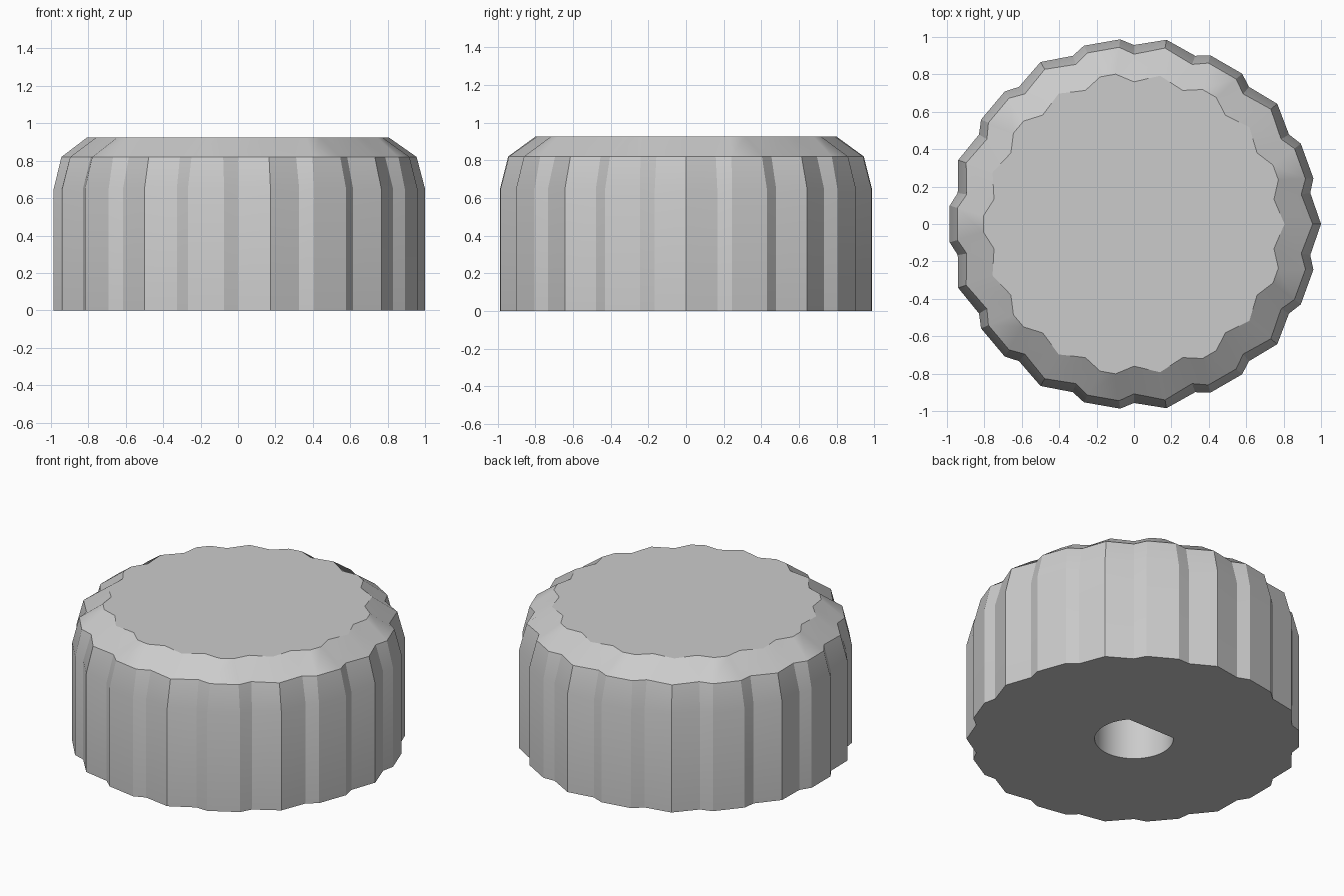
import bpy, bmesh
from math import cos, sin, radians, asin, pi

cube = bpy.data.objects.get("Cube")
if cube:
    bpy.data.objects.remove(cube)

# Plain grey plastic
grey = bpy.data.materials.new("grey plastic")
colour = (0.6, 0.6, 0.6, 1)
grey.diffuse_color = colour
grey.use_nodes = True
grey.node_tree.nodes["Principled BSDF"].inputs["Base Color"].default_value = colour

REPEATS = 9
STEP = 360 / REPEATS

# One grip repeat at each level: (angle in degrees, radius)
grip = [(0, 1.0), (10, 0.957), (14.3, 0.99), (25.7, 0.99), (30, 0.957)]
shoulder = [(0, 0.955), (10, 0.908), (14.8, 0.948), (25.2, 0.948), (30, 0.908)]
rim = [(0, 0.805), (10, 0.76), (17, 0.807), (23, 0.807), (30, 0.76)]
levels = [(0, grip), (0.65, grip), (0.82, shoulder), (0.925, rim)]

# D-shaped shaft hole
HOLE_RADIUS, HOLE_FLAT, HOLE_DEPTH, HOLE_SIDES = 0.235, 0.16, 0.6, 40

bm = bmesh.new()


def scalloped_ring(z, pattern):
    return [bm.verts.new((r * cos(radians(a + k * STEP)), r * sin(radians(a + k * STEP)), z))
            for k in range(REPEATS) for a, r in pattern]


def hole_ring(z):
    start = asin(HOLE_FLAT / HOLE_RADIUS)
    sweep = pi + 2 * start
    angles = [start - sweep * i / HOLE_SIDES for i in range(HOLE_SIDES + 1)]
    return [bm.verts.new((HOLE_RADIUS * cos(a), HOLE_RADIUS * sin(a), z)) for a in angles]


def wall(lower, upper):
    n = len(lower)
    for i in range(n):
        j = (i + 1) % n
        bm.faces.new((lower[i], lower[j], upper[j], upper[i]))


def loop_edges(ring):
    return [bm.edges.get((ring[i - 1], ring[i])) for i in range(len(ring))]


# Outer wall, bevelled shoulder and flat top
rings = [scalloped_ring(z, pattern) for z, pattern in levels]
for lower, upper in zip(rings, rings[1:]):
    wall(lower, upper)
bm.faces.new(rings[-1])

# Blind shaft hole
mouth, end = hole_ring(0), hole_ring(HOLE_DEPTH)
wall(mouth, end)
bm.faces.new(end)

# Underside around the hole
bmesh.ops.triangle_fill(bm, use_beauty=True, use_dissolve=False,
                        edges=loop_edges(rings[0]) + loop_edges(mouth))
bmesh.ops.recalc_face_normals(bm, faces=bm.faces)

# Smooth shading with sharp creases
bm.normal_update()
for face in bm.faces:
    face.smooth = True
for edge in bm.edges:
    edge.smooth = edge.calc_face_angle(0) < radians(30)

mesh = bpy.data.meshes.new("knob_body")
bm.to_mesh(mesh)
bm.free()
mesh.materials.append(grey)
knob = bpy.data.objects.new("knob_body", mesh)
bpy.context.collection.objects.link(knob)
